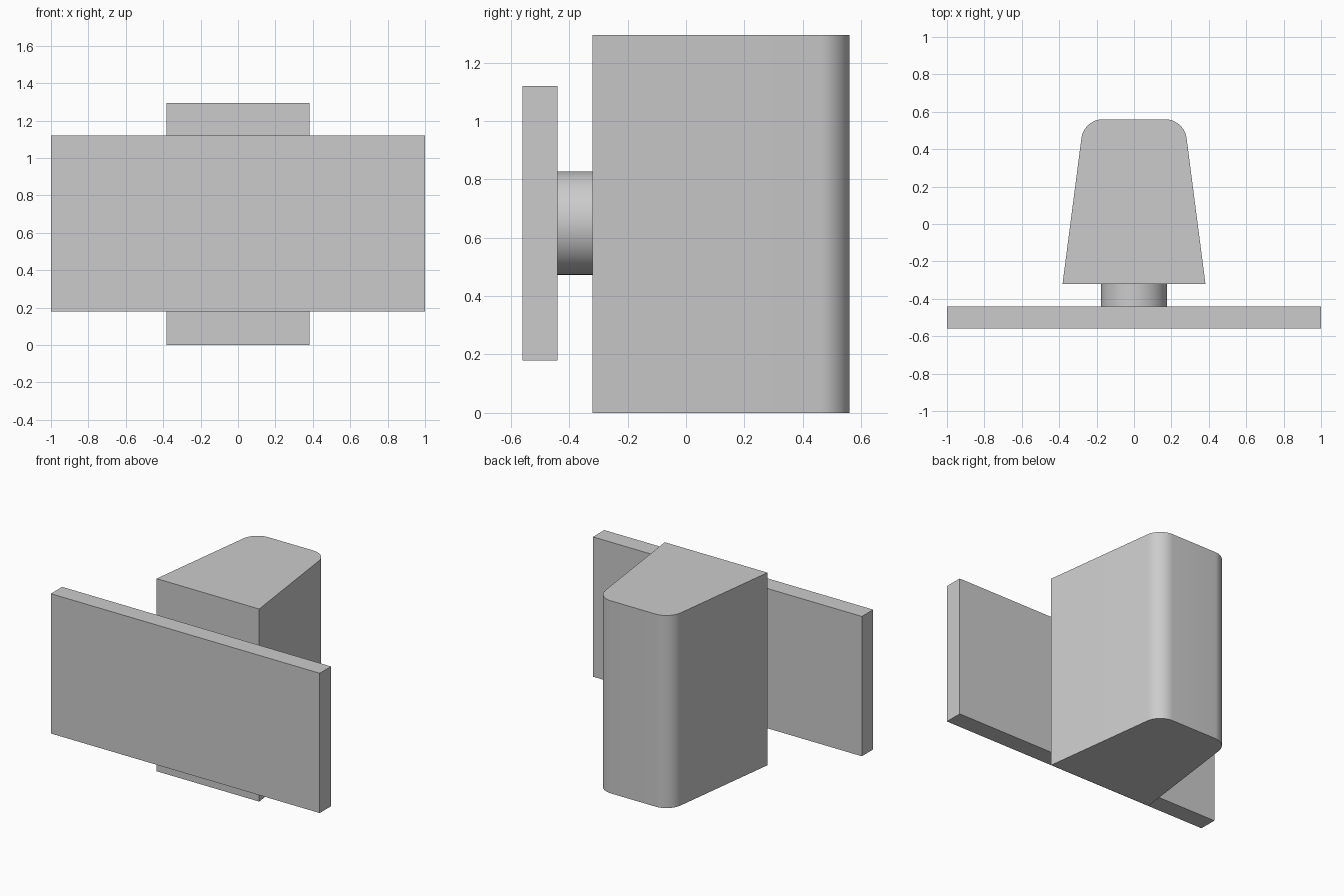
import bpy
import bmesh
import math
from mathutils import Matrix

default = bpy.data.objects.get("Cube")
if default:
    bpy.data.objects.remove(default, do_unlink=True)

# Single plain grey
grey = bpy.data.materials.new("plain grey")
grey.use_nodes = True
colour = (0.6, 0.6, 0.6, 1)
grey.diffuse_color = colour
grey.node_tree.nodes["Principled BSDF"].inputs["Base Color"].default_value = colour

# Key depths (front to back) and heights
PLATE_FRONT, PLATE_BACK, BODY_FRONT, BODY_BACK = -0.56, -0.44, -0.32, 0.56
HEIGHT = 1.295
MID_Z = 0.65


def finish(name, bm):
    """Turn a bmesh into a shaded, coloured object."""
    bmesh.ops.recalc_face_normals(bm, faces=bm.faces)
    mesh = bpy.data.meshes.new(name)
    bm.to_mesh(mesh)
    bm.free()
    mesh.materials.append(grey)
    obj = bpy.data.objects.new(name, mesh)
    bpy.context.collection.objects.link(obj)
    bpy.ops.object.select_all(action="DESELECT")
    obj.select_set(True)
    bpy.context.view_layer.objects.active = obj
    bpy.ops.object.shade_smooth_by_angle(angle=math.radians(30))
    return obj


# Wide front plate
bm = bmesh.new()
size = (2, PLATE_BACK - PLATE_FRONT, 0.94)
centre = (0, (PLATE_FRONT + PLATE_BACK) / 2, MID_Z)
bmesh.ops.create_cube(bm, size=1, matrix=Matrix.Translation(centre) @ Matrix.Diagonal((*size, 1)))
finish("front_plate", bm)

# Round neck joining the plate to the body
bm = bmesh.new()
centre = (0, (PLATE_BACK + BODY_FRONT) / 2, MID_Z)
bmesh.ops.create_cone(bm, cap_ends=True, segments=64, radius1=0.177, radius2=0.177,
                      depth=BODY_FRONT - PLATE_BACK,
                      matrix=Matrix.Translation(centre) @ Matrix.Rotation(math.pi / 2, 4, "X"))
finish("round_neck", bm)

# Tapered body with rounded back corners
bm = bmesh.new()
outline = [(-0.382, BODY_FRONT), (0.382, BODY_FRONT), (0.268, BODY_BACK), (-0.268, BODY_BACK)]
base = bm.faces.new([bm.verts.new((x, y, 0)) for x, y in outline])
top = bmesh.ops.extrude_face_region(bm, geom=[base])["geom"]
bmesh.ops.translate(bm, vec=(0, 0, HEIGHT), verts=[v for v in top if isinstance(v, bmesh.types.BMVert)])
back_edges = [e for e in bm.edges
              if all(v.co.y > 0 for v in e.verts)
              and abs(e.verts[0].co.z - e.verts[1].co.z) > 1]
bmesh.ops.bevel(bm, geom=back_edges, offset=0.1, offset_type="OFFSET",
                segments=12, profile=0.5, affect="EDGES")
finish("tapered_body", bm)
